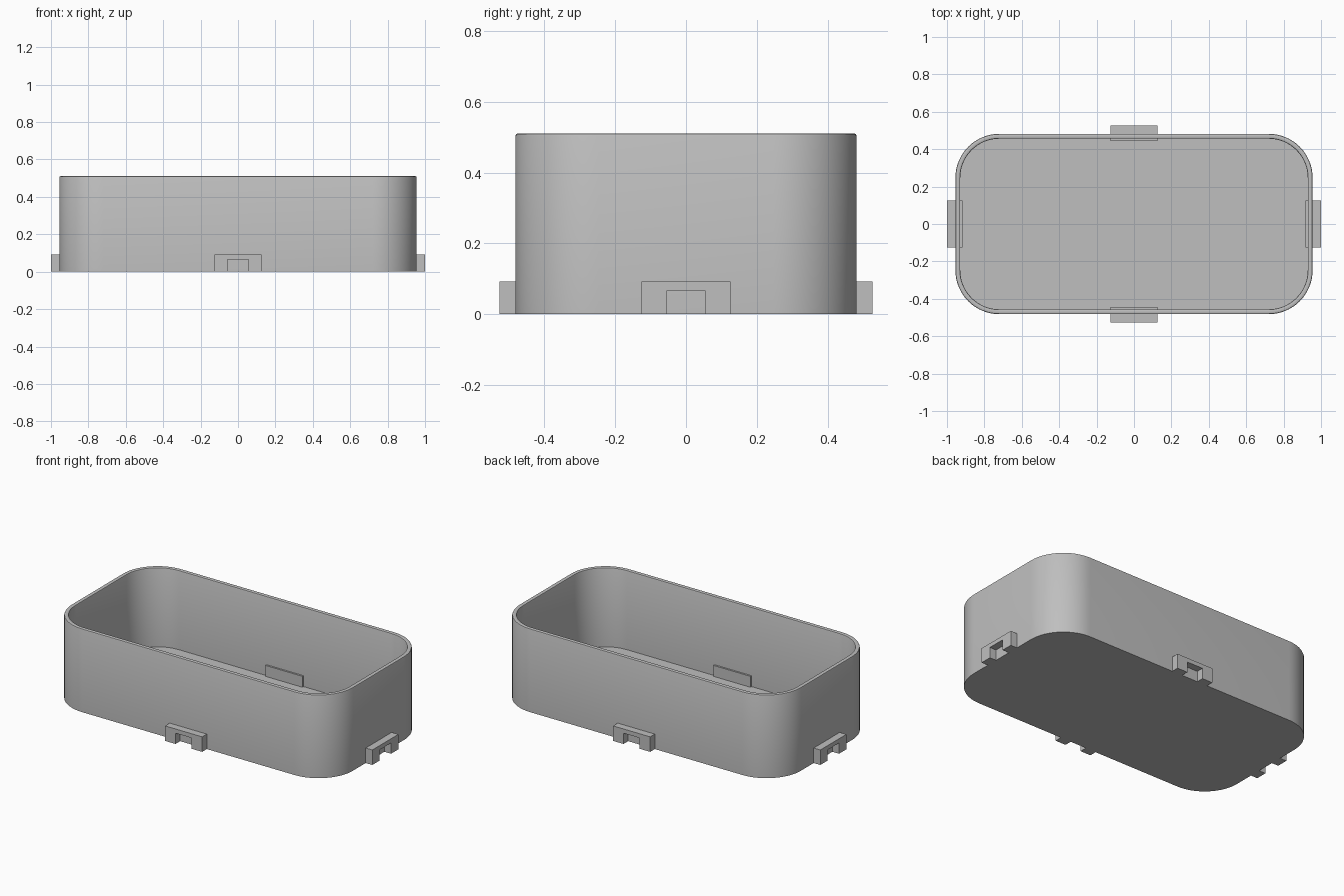
import bpy
import bmesh
from math import sin, cos, pi
from mathutils import Matrix, Vector

cube = bpy.data.objects.get("Cube")
if cube:
    bpy.data.objects.remove(cube, do_unlink=True)

HALF_X, HALF_Y, RADIUS, HEIGHT = 0.955, 0.482, 0.235, 0.511
WALL, FLOOR = 0.026, 0.025

grey = bpy.data.materials.new("plain_grey")
grey.use_nodes = True
COLOUR = (0.52, 0.52, 0.52, 1)
grey.diffuse_color = COLOUR
grey.node_tree.nodes["Principled BSDF"].inputs["Base Color"].default_value = COLOUR


def finish(bm, name, smooth=False):
    bmesh.ops.recalc_face_normals(bm, faces=bm.faces)
    mesh = bpy.data.meshes.new(name)
    bm.to_mesh(mesh)
    bm.free()
    mesh.materials.append(grey)
    obj = bpy.data.objects.new(name, mesh)
    bpy.context.collection.objects.link(obj)
    if smooth:
        bpy.ops.object.select_all(action="DESELECT")
        obj.select_set(True)
        bpy.context.view_layer.objects.active = obj
        bpy.ops.object.shade_smooth_by_angle(angle=pi / 5)
    return obj


def rounded_ring(bm, inset, z, steps=16):
    """One rounded rectangle of vertices, drawn in from the outer wall."""
    r = RADIUS - inset
    ring = []
    for corner, (sx, sy) in enumerate([(1, 1), (-1, 1), (-1, -1), (1, -1)]):
        for i in range(steps + 1):
            a = (corner + i / steps) * pi / 2
            ring.append(bm.verts.new((sx * (HALF_X - RADIUS) + r * cos(a),
                                      sy * (HALF_Y - RADIUS) + r * sin(a), z)))
    return ring


# Open tray: outer wall, softened rim, inner wall, floor
bm = bmesh.new()
profile = [(0, 0), (0, HEIGHT - 0.007), (0.002, HEIGHT - 0.002), (0.007, HEIGHT),
           (WALL - 0.007, HEIGHT), (WALL - 0.002, HEIGHT - 0.002),
           (WALL, HEIGHT - 0.007), (WALL, FLOOR)]
rings = [rounded_ring(bm, inset, z) for inset, z in profile]
for low, high in zip(rings, rings[1:]):
    for i in range(len(low)):
        j = (i + 1) % len(low)
        bm.faces.new((low[i], low[j], high[j], high[i]))
bm.faces.new(rings[0])
bm.faces.new(rings[-1])
finish(bm, "tray_body", smooth=True)


def extruded(name, outline, start, end, turn):
    """Extrude an (across, up) outline outwards along one side of the tray."""
    bm = bmesh.new()
    face = bm.faces.new([bm.verts.new((start, u, z)) for u, z in outline])
    out = bmesh.ops.extrude_face_region(bm, geom=[face])
    moved = [g for g in out["geom"] if isinstance(g, bmesh.types.BMVert)]
    bmesh.ops.translate(bm, verts=moved, vec=Vector((end - start, 0, 0)))
    bmesh.ops.rotate(bm, verts=bm.verts, matrix=Matrix.Rotation(turn, 3, "Z"))
    finish(bm, name)


# Notched lug outside and backing pad inside, on each of the four sides
W, N, TOP, NOTCH = 0.126, 0.055, 0.092, 0.066
lug = [(-W, 0), (-W, TOP), (W, TOP), (W, 0), (N, 0), (N, NOTCH), (-N, NOTCH), (-N, 0)]
pad = [(-W, FLOOR), (-W, TOP), (W, TOP), (W, FLOOR)]
sides = [("left", HALF_X), ("back", HALF_Y), ("right", HALF_X), ("front", HALF_Y)]
for k, (side, wall) in enumerate(sides):
    turn = k * pi / 2
    extruded(side + "_lug", lug, wall - 0.004, wall + 0.045, turn)
    extruded(side + "_backing_pad", pad, wall - WALL - 0.011, wall - WALL + 0.004, turn)
